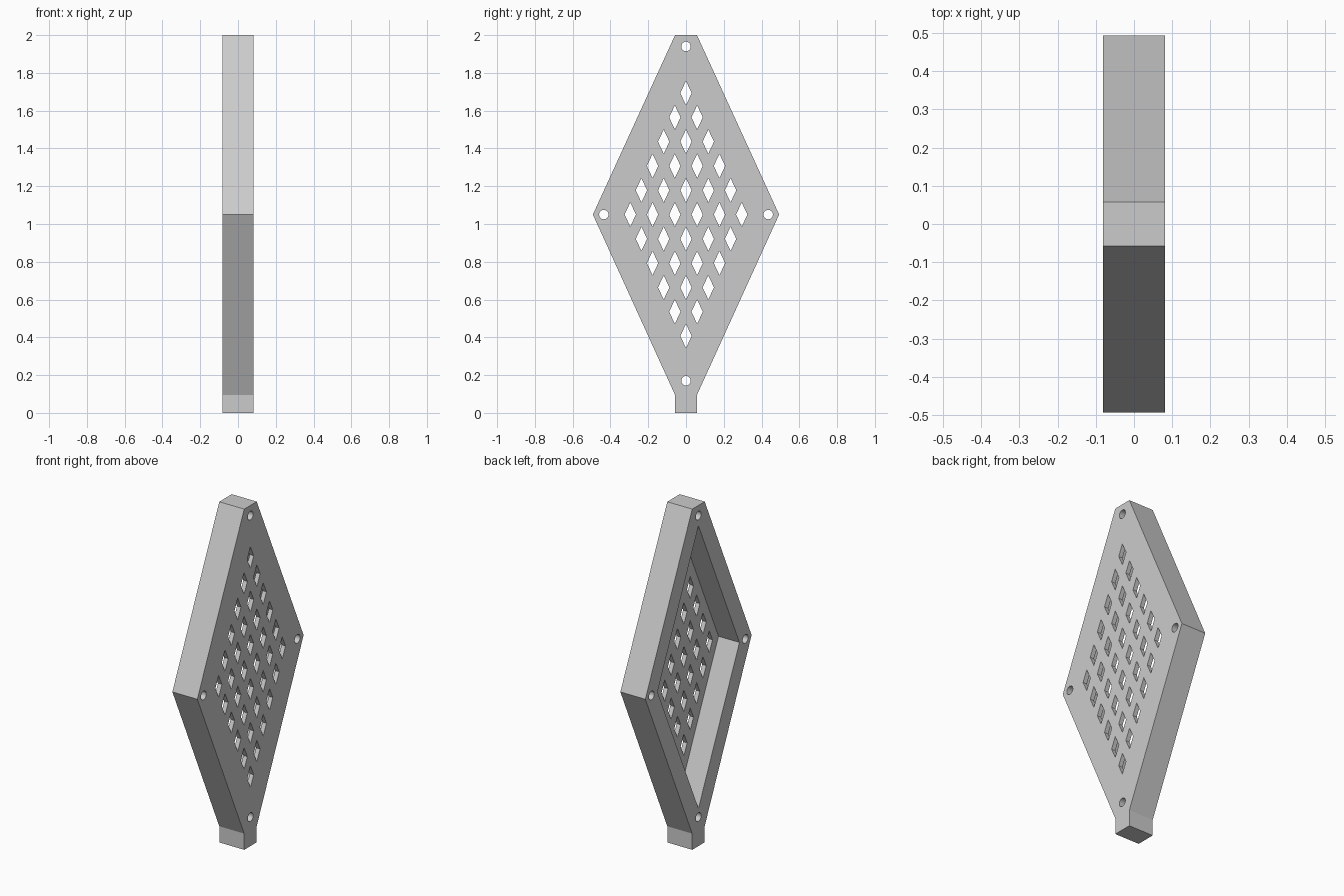
import bpy
import bmesh
import math

if "Cube" in bpy.data.objects:
    bpy.data.objects.remove(bpy.data.objects["Cube"], do_unlink=True)

HALF = 0.081      # half thickness of the body
FLOOR = 0.026     # thickness of the perforated sheet
MID = 1.05        # height of the widest point
ROW, COL = 0.1286, 0.118

grey = bpy.data.materials.new("plain grey")
grey.use_nodes = True
grey.diffuse_color = (0.6, 0.6, 0.6, 1)
grey.node_tree.nodes["Principled BSDF"].inputs["Base Color"].default_value = (0.6, 0.6, 0.6, 1)


def diamond(y, z, half_y, half_z):
    return [(y + half_y, z), (y, z + half_z), (y - half_y, z), (y, z - half_z)]


def circle(y, z, r, n=32):
    return [(y + r * math.cos(math.tau * i / n), z + r * math.sin(math.tau * i / n))
            for i in range(n)]


def slab(name, profiles, x0, x1):
    """Extrude closed y-z profiles along x from x0 to x1."""
    bm = bmesh.new()
    for points in profiles:
        face = bm.faces.new([bm.verts.new((x0, y, z)) for y, z in points])
        moved = bmesh.ops.extrude_face_region(bm, geom=[face])["geom"]
        bmesh.ops.translate(bm, vec=(x1 - x0, 0, 0),
                            verts=[v for v in moved if isinstance(v, bmesh.types.BMVert)])
    bmesh.ops.recalc_face_normals(bm, faces=bm.faces)
    mesh = bpy.data.meshes.new(name)
    bm.to_mesh(mesh)
    bm.free()
    mesh.materials.append(grey)
    obj = bpy.data.objects.new(name, mesh)
    bpy.context.collection.objects.link(obj)
    return obj


# Body: clipped diamond with a short foot
side = [(0.058, 0), (0.058, 0.095), (0.493, MID), (0.058, 2)]
body = slab("diamond_grille", [side + [(-y, z) for y, z in reversed(side)]], -HALF, HALF)

# Pocket open towards -x
pocket = slab("pocket_cutter", [diamond(0, MID, 0.38, 0.83)], -HALF - 0.1, HALF - FLOOR)

# Lattice of diamond openings, rows shrinking away from the middle
openings = []
for row in range(-5, 6):
    count = 6 - abs(row)
    for i in range(count):
        openings.append(diamond((i - (count - 1) / 2) * COL, MID + row * ROW, 0.03, 0.064))

# Screw holes at the four corners
for y, z in [(0, 1.94), (0, 0.17), (0.435, MID), (-0.435, MID)]:
    openings.append(circle(y, z, 0.025))
holes = slab("hole_cutter", openings, -HALF - 0.1, HALF + 0.1)

# Cut the pocket and the openings, then drop the cutters
bpy.ops.object.select_all(action="DESELECT")
bpy.context.view_layer.objects.active = body
body.select_set(True)
for cutter in (pocket, holes):
    cutter.hide_render = True
    mod = body.modifiers.new(cutter.name, "BOOLEAN")
    mod.operation = "DIFFERENCE"
    mod.solver = "EXACT"
    mod.object = cutter
    bpy.ops.object.modifier_apply(modifier=mod.name)
    bpy.data.objects.remove(cutter, do_unlink=True)

bpy.ops.object.shade_smooth_by_angle(angle=math.radians(20))
